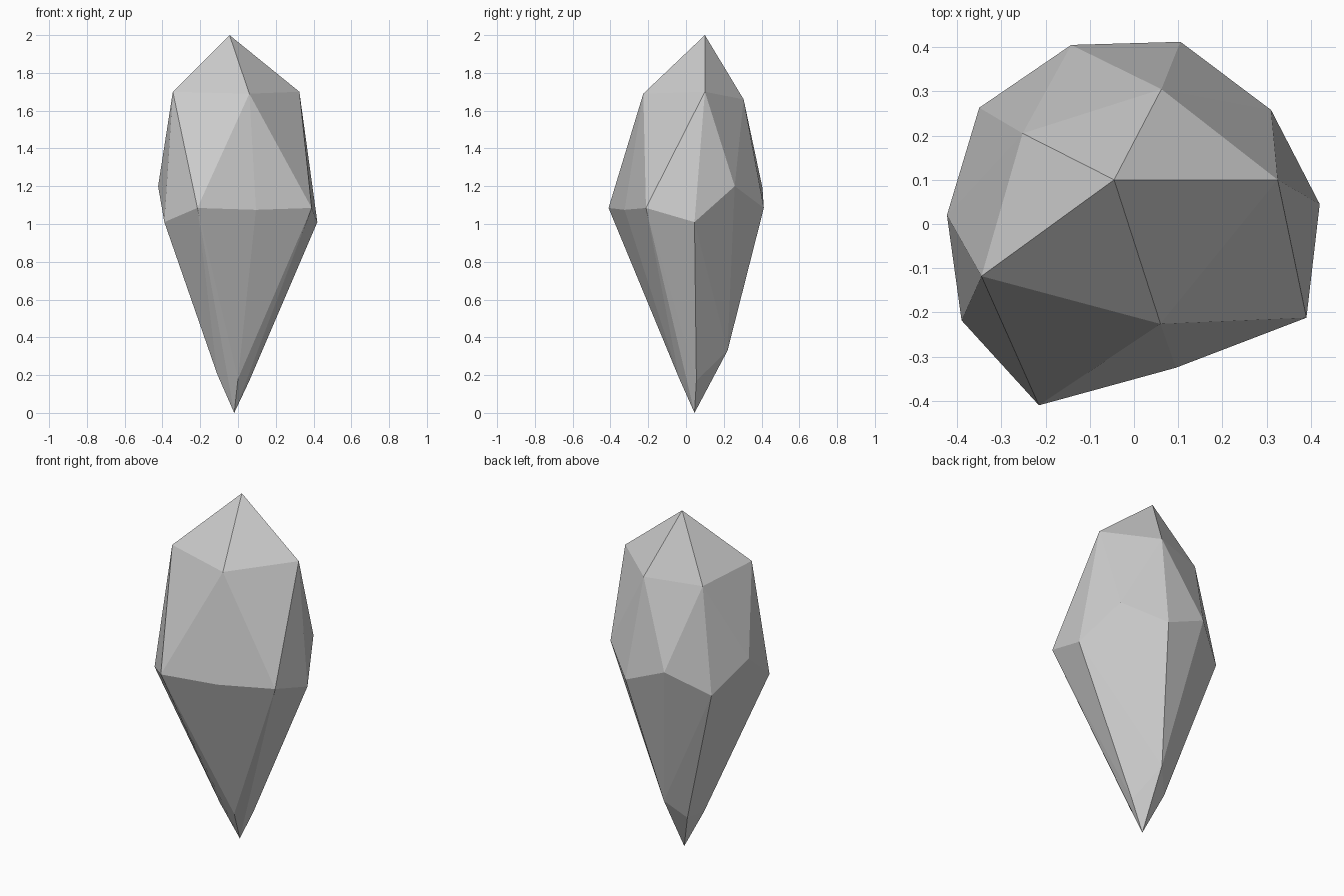
import bpy, bmesh

# Tiers of the cut crystal, from point to crown
tip = [(-0.02, 0.045, 0.0)]
lower_ring = [(0.0, -0.035, 0.18), (0.06, 0.055, 0.17), (-0.01, 0.22, 0.33),
              (-0.10, 0.13, 0.22), (-0.11, -0.01, 0.205)]
girdle = [(-0.215, -0.41, 1.085), (0.095, -0.325, 1.075), (0.39, -0.212, 1.085),
          (0.42, 0.045, 1.01), (0.31, 0.258, 1.2), (0.105, 0.412, 1.085),
          (-0.142, 0.405, 1.19), (-0.35, 0.263, 1.055), (-0.423, 0.02, 1.2),
          (-0.39, -0.218, 1.01)]
upper_ring = [(0.06, -0.226, 1.69), (0.325, 0.10, 1.70), (0.062, 0.305, 1.66),
              (-0.252, 0.205, 1.65), (-0.345, -0.118, 1.70)]
apex = [(-0.045, 0.10, 2.0)]

# Wrap flat facets around the tiers
bm = bmesh.new()
for p in tip + lower_ring + girdle + upper_ring + apex:
    bm.verts.new(p)
bmesh.ops.convex_hull(bm, input=bm.verts[:])
loose = [v for v in bm.verts if not v.link_faces]
bmesh.ops.delete(bm, geom=loose, context='VERTS')
bmesh.ops.recalc_face_normals(bm, faces=bm.faces[:])

mesh = bpy.data.meshes.new("crystal")
bm.to_mesh(mesh)
bm.free()
crystal = bpy.data.objects.new("crystal", mesh)
bpy.context.collection.objects.link(crystal)
